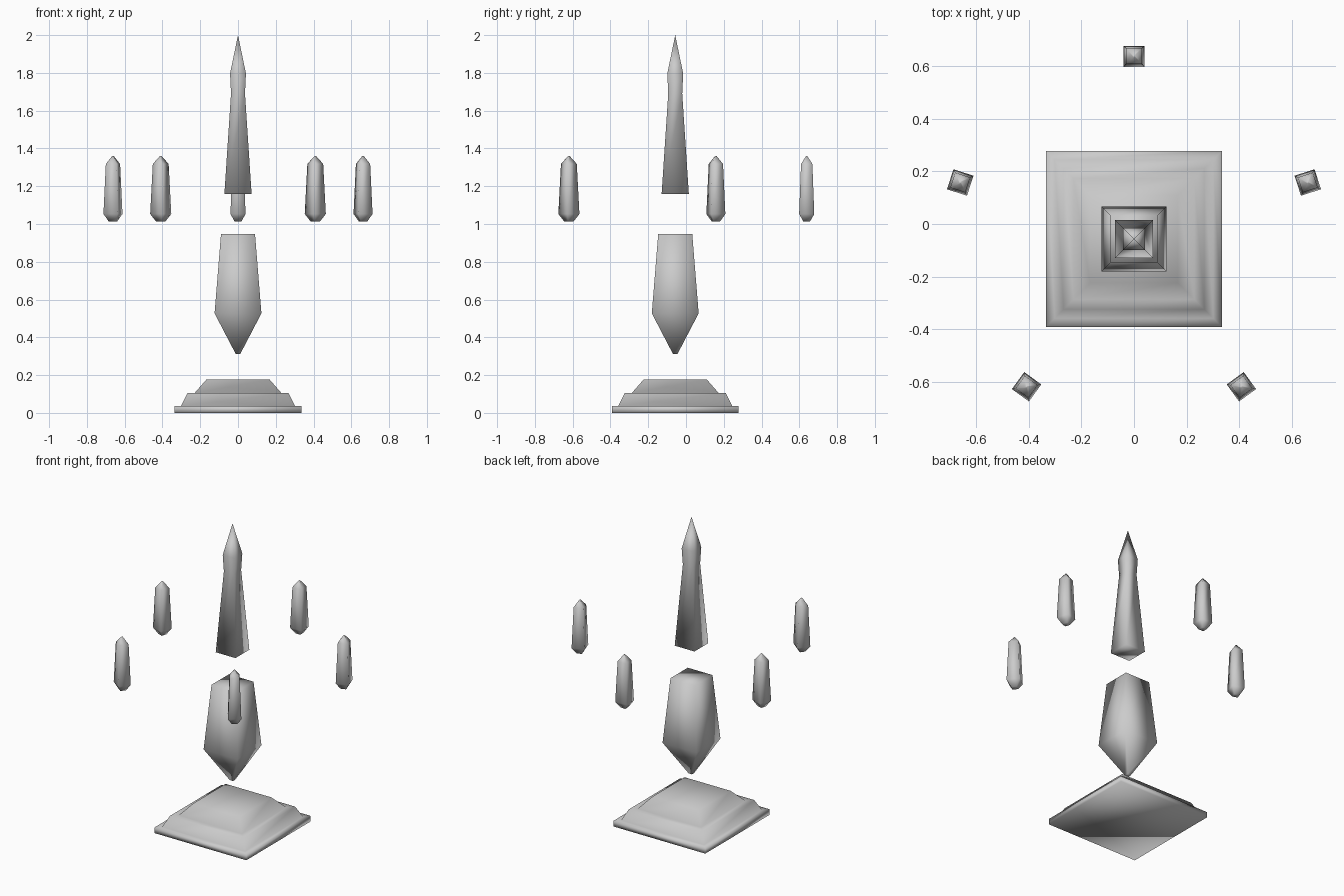
import bpy, bmesh
from math import radians, cos, sin

if "Cube" in bpy.data.objects:
    bpy.data.objects.remove(bpy.data.objects["Cube"])

CENTRE_Y = -0.057


def square_loft(name, profile, x=0.0, y=CENTRE_Y, turn=0.0):
    """Stack square rings of (half_width, z); zero width makes a point."""
    bm = bmesh.new()
    rings = []
    for half, z in profile:
        if half == 0:
            rings.append([bm.verts.new((0, 0, z))])
        else:
            rings.append([bm.verts.new((sx * half, sy * half, z))
                          for sx, sy in ((-1, -1), (1, -1), (1, 1), (-1, 1))])
    for low, high in zip(rings, rings[1:]):
        for i in range(4):
            j = (i + 1) % 4
            if len(high) == 1:
                bm.faces.new((low[i], low[j], high[0]))
            else:
                bm.faces.new((low[i], low[j], high[j], high[i]))
    bm.faces.new(rings[0][::-1])
    if len(rings[-1]) == 4:
        bm.faces.new(rings[-1])
    bmesh.ops.recalc_face_normals(bm, faces=bm.faces)
    for f in bm.faces:
        f.smooth = True
    mesh = bpy.data.meshes.new(name)
    bm.to_mesh(mesh)
    bm.free()
    obj = bpy.data.objects.new(name, mesh)
    obj.location = (x, y, 0)
    obj.rotation_euler.z = turn
    bpy.context.collection.objects.link(obj)
    return obj


# Stepped plinth
square_loft("stepped_base", [(0.335, 0), (0.335, 0.036), (0.302, 0.036),
                             (0.268, 0.105), (0.23, 0.105), (0.167, 0.177)])

# Floating lower shard
square_loft("lower_shard", [(0.012, 0.312), (0.124, 0.527), (0.09, 0.948)])

# Floating spire with flared neck and pointed tip
square_loft("upper_spire", [(0.072, 1.16), (0.037, 1.69), (0.042, 1.797), (0, 2.0)])

# Five crystals orbiting the spire
for k in range(5):
    a = radians(90 + 72 * k)
    square_loft(f"orbiting_crystal_{k + 1}",
                [(0.017, 1.012), (0.04, 1.053), (0.03, 1.318), (0.003, 1.36)],
                x=0.696 * cos(a), y=CENTRE_Y + 0.696 * sin(a), turn=a - radians(90))
